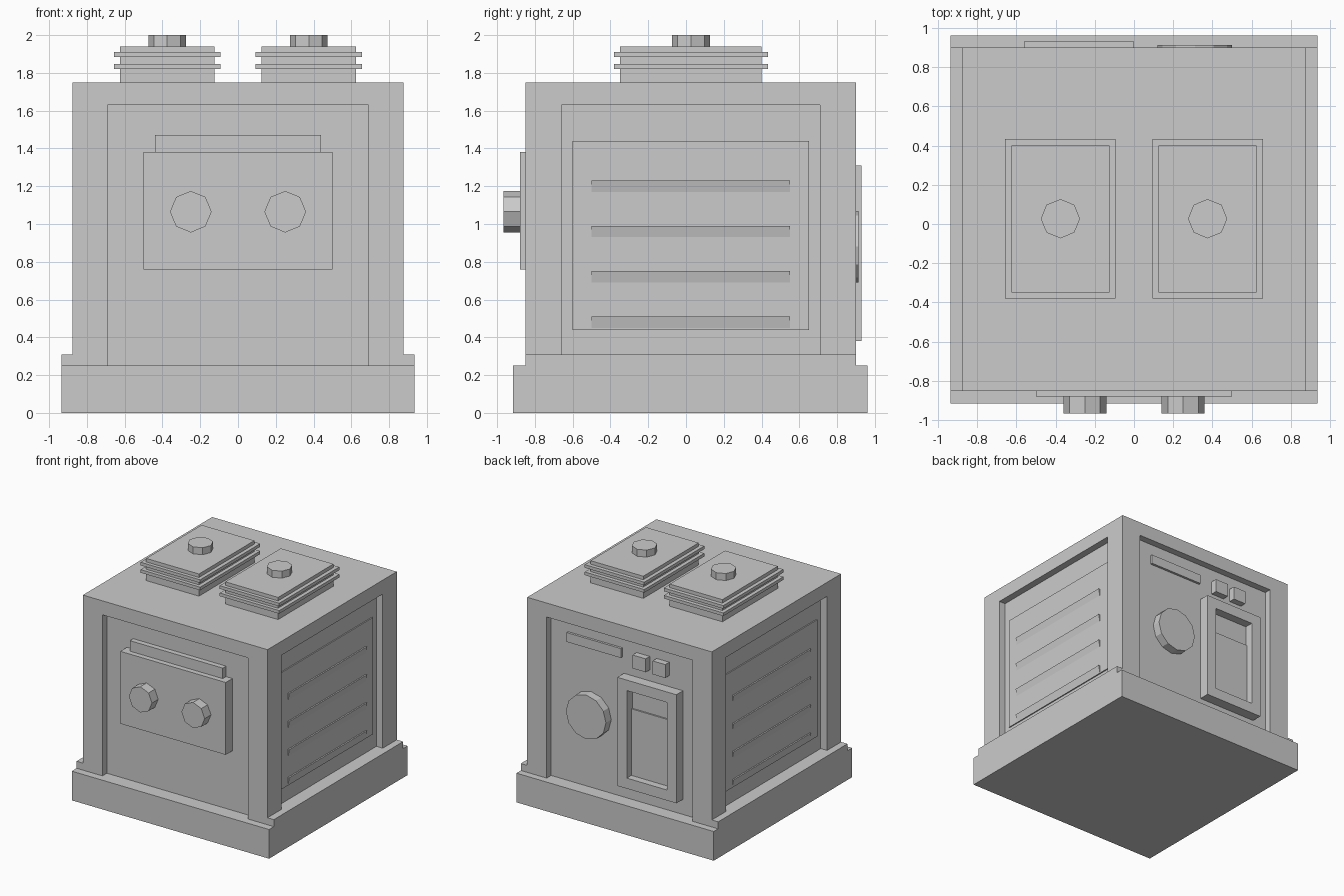
import bpy, bmesh, math
from mathutils import Matrix

if "Cube" in bpy.data.objects:
    bpy.data.objects.remove(bpy.data.objects["Cube"])

grey = bpy.data.materials.new("plain_grey")
grey.diffuse_color = (0.6, 0.6, 0.6, 1)
grey.use_nodes = True
grey.node_tree.nodes["Principled BSDF"].inputs["Base Color"].default_value = grey.diffuse_color


def finish(name, bm):
    bmesh.ops.recalc_face_normals(bm, faces=bm.faces)
    me = bpy.data.meshes.new(name)
    bm.to_mesh(me)
    bm.free()
    me.materials.append(grey)
    ob = bpy.data.objects.new(name, me)
    bpy.context.collection.objects.link(ob)
    return ob


def box(name, x, y, z):
    """Box from (min, max) ranges on each axis."""
    bm = bmesh.new()
    bmesh.ops.create_cube(bm, size=1)
    for v in bm.verts:
        for i, (a, b) in enumerate((x, y, z)):
            v.co[i] = max(a, b) if v.co[i] > 0 else min(a, b)
    return finish(name, bm)


def disc(name, centre, r, depth, sides, axis="Z"):
    """Flat-sided cylinder; first vertex lies on a main axis."""
    bm = bmesh.new()
    rot = Matrix.Rotation(math.pi / 2, 4, "X") if axis == "Y" else Matrix()
    bmesh.ops.create_cone(bm, cap_ends=True, segments=sides, radius1=r, radius2=r,
                          depth=depth, matrix=Matrix.Translation(centre) @ rot)
    return finish(name, bm)


def wedge(name, s, x, y, z, out, drop):
    """Slat with a flat upper shelf tapering back to the panel below."""
    bm = bmesh.new()
    prof = [(s * x, z), (s * (x + out), z), (s * x, z - drop)]
    f = bm.faces.new([bm.verts.new((px, y[0], pz)) for px, pz in prof])
    ext = bmesh.ops.extrude_face_region(bm, geom=[f])["geom"]
    for v in ext:
        if isinstance(v, bmesh.types.BMVert):
            v.co.y = y[1]
    return finish(name, bm)


# base and body shell
box("base", (-.935, .935), (-.915, .96), (0, .25))
box("body_core", (-.815, .815), (-.79, .84), (.25, 1.63))
box("body_top", (-.875, .875), (-.85, .90), (1.63, 1.75))
for s, side in ((-1, "left"), (1, "right")):
    box(side + "_front_post", (s * .69, s * .875), (-.85, -.66), (.25, 1.63))
    box(side + "_back_post", (s * .69, s * .875), (.71, .90), (.25, 1.63))
    box(side + "_skirt", (s * .80, s * .935), (-.85, .90), (.25, .31))

    # side vent panel with slats
    box(side + "_vent_panel", (s * .81, s * .825), (-.60, .65), (.44, 1.44))
    for i in range(4):
        wedge(f"{side}_slat_{i + 1}", s, .825, (-.50, .55), 1.23 - i * .24, .012, .06)

    # stacked cap on the roof
    cx = s * .375
    box(side + "_cap", (cx - .25, cx + .25), (-.35, .40), (1.75, 1.94))
    for i, z in enumerate((1.82, 1.883)):
        box(f"{side}_cap_rim_{i + 1}", (cx - .282, cx + .282), (-.38, .433), (z, z + .027))
    disc(side + "_cap_knob", (cx, .027, 1.97), .1, .06, 8)

    # front knob
    disc(side + "_front_knob", (s * .25, -.92, 1.065), .11, .09, 8, "Y")

# front control panel
box("control_panel", (-.50, .50), (-.88, -.79), (.76, 1.38))
box("control_panel_strip", (-.44, .44), (-.835, -.79), (1.36, 1.47))

# back door frame and its inner plate
bx, bz, by = (-.56, 0), (.38, 1.31), (.83, .93)
m = .09
box("door_frame_left", (bx[0], bx[0] + m), by, bz)
box("door_frame_right", (bx[1] - m, bx[1]), by, bz)
box("door_frame_top", (bx[0] + m, bx[1] - m), by, (bz[1] - m, bz[1]))
box("door_frame_bottom", (bx[0] + m, bx[1] - m), by, (bz[0], bz[0] + m))
box("door_back", (bx[0] + m, bx[1] - m), (.83, .855), (.47, 1.22))
box("door_plate", (bx[0] + m, bx[1] - m), (.85, .868), (.47, 1.04))

# back dial, buttons and strip
disc("back_dial", (.31, .87, .88), .19, .085, 12, "Y")
box("back_button_1", (-.245, -.12), (.83, .895), (1.405, 1.52))
box("back_button_2", (-.43, -.31), (.83, .895), (1.405, 1.52))
box("back_strip", (.015, .53), (.83, .86), (1.445, 1.525))
